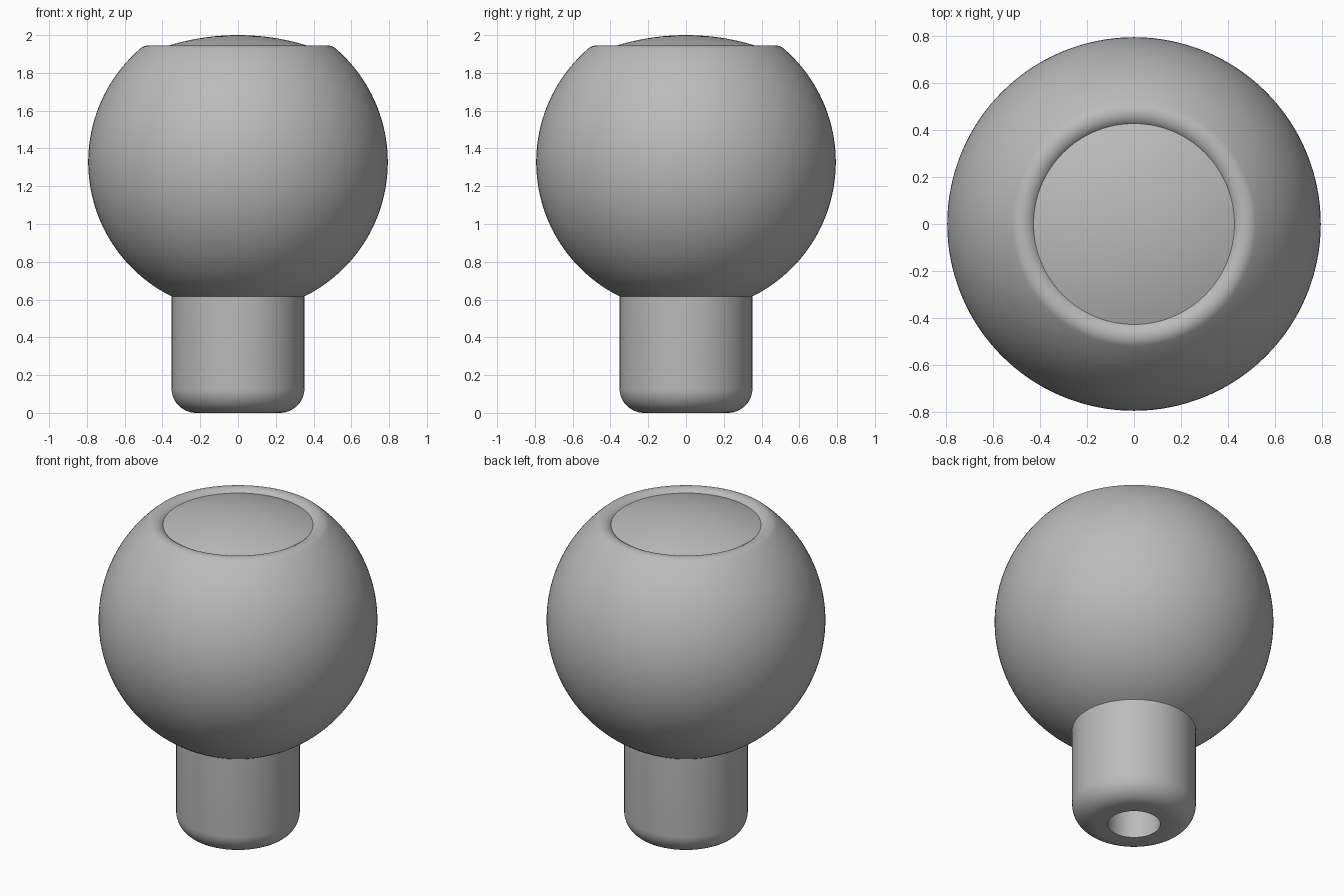
import bpy
import bmesh
from math import sin, cos, pi, sqrt, atan2, asin, radians

cube = bpy.data.objects.get("Cube")
if cube:
    bpy.data.objects.remove(cube, do_unlink=True)

grey = bpy.data.materials.new("plain_grey")
grey.use_nodes = True
colour = (0.5, 0.5, 0.5, 1)
grey.diffuse_color = colour
grey.node_tree.nodes["Principled BSDF"].inputs["Base Color"].default_value = colour


def arc(cr, cz, radius, start, end, steps):
    """Points (r, z) along a circular arc."""
    angles = [start + (end - start) * i / steps for i in range(steps + 1)]
    return [(cr + radius * cos(a), cz + radius * sin(a)) for a in angles]


def lathe(name, profile, segments=128):
    """Spin a profile of (r, z) points around the z axis."""
    bm = bmesh.new()
    verts = [bm.verts.new((max(r, 0), 0, z)) for r, z in profile]
    edges = [bm.edges.new(pair) for pair in zip(verts, verts[1:])]
    bmesh.ops.spin(bm, geom=verts + edges, cent=(0, 0, 0), axis=(0, 0, 1),
                   angle=2 * pi, steps=segments, use_duplicate=False)
    bmesh.ops.remove_doubles(bm, verts=bm.verts, dist=1e-5)
    bmesh.ops.recalc_face_normals(bm, faces=bm.faces)
    mesh = bpy.data.meshes.new(name)
    bm.to_mesh(mesh)
    bm.free()
    mesh.materials.append(grey)
    obj = bpy.data.objects.new(name, mesh)
    bpy.context.collection.objects.link(obj)
    bpy.ops.object.select_all(action="DESELECT")
    obj.select_set(True)
    bpy.context.view_layer.objects.active = obj
    bpy.ops.object.shade_smooth_by_angle(angle=radians(30))
    return obj


# Main dimensions
ball_r, neck_r, neck_top = 0.793, 0.352, 0.617
ball_z = neck_top + sqrt(ball_r ** 2 - neck_r ** 2)
rim_top, rim_r = 1.945, 0.065
hole_r, hole_top, foot_r = 0.15, 0.9, 0.13
cap_r, cap_curve, top = 0.4265, 1.24, 2.0

# Rounded rim, tangent to the ball
rim_z = rim_top - rim_r
rim_c = sqrt((ball_r - rim_r) ** 2 - (rim_z - ball_z) ** 2)
rim_angle = atan2(rim_z - ball_z, rim_c)
neck_angle = atan2(neck_top - ball_z, neck_r)

# Knob body: blind hole, rounded foot, neck, ball, rim
body = [(0, hole_top), (hole_r, hole_top), (hole_r, 0)]
body += arc(neck_r - foot_r, foot_r, foot_r, -pi / 2, 0, 12)
body += arc(0, ball_z, ball_r, neck_angle, rim_angle, 56)
body += arc(rim_c, rim_z, rim_r, rim_angle, pi, 20)[1:]
body += [(0, rim_z)]
lathe("knob_body", body)

# Domed cap set inside the rim
edge_angle = asin(cap_r / cap_curve)
dome = arc(0, top - cap_curve, cap_curve, pi / 2, pi / 2 - edge_angle, 12)
lathe("domed_cap", dome + [(cap_r, rim_z + 0.01), (0, rim_z + 0.01)])
